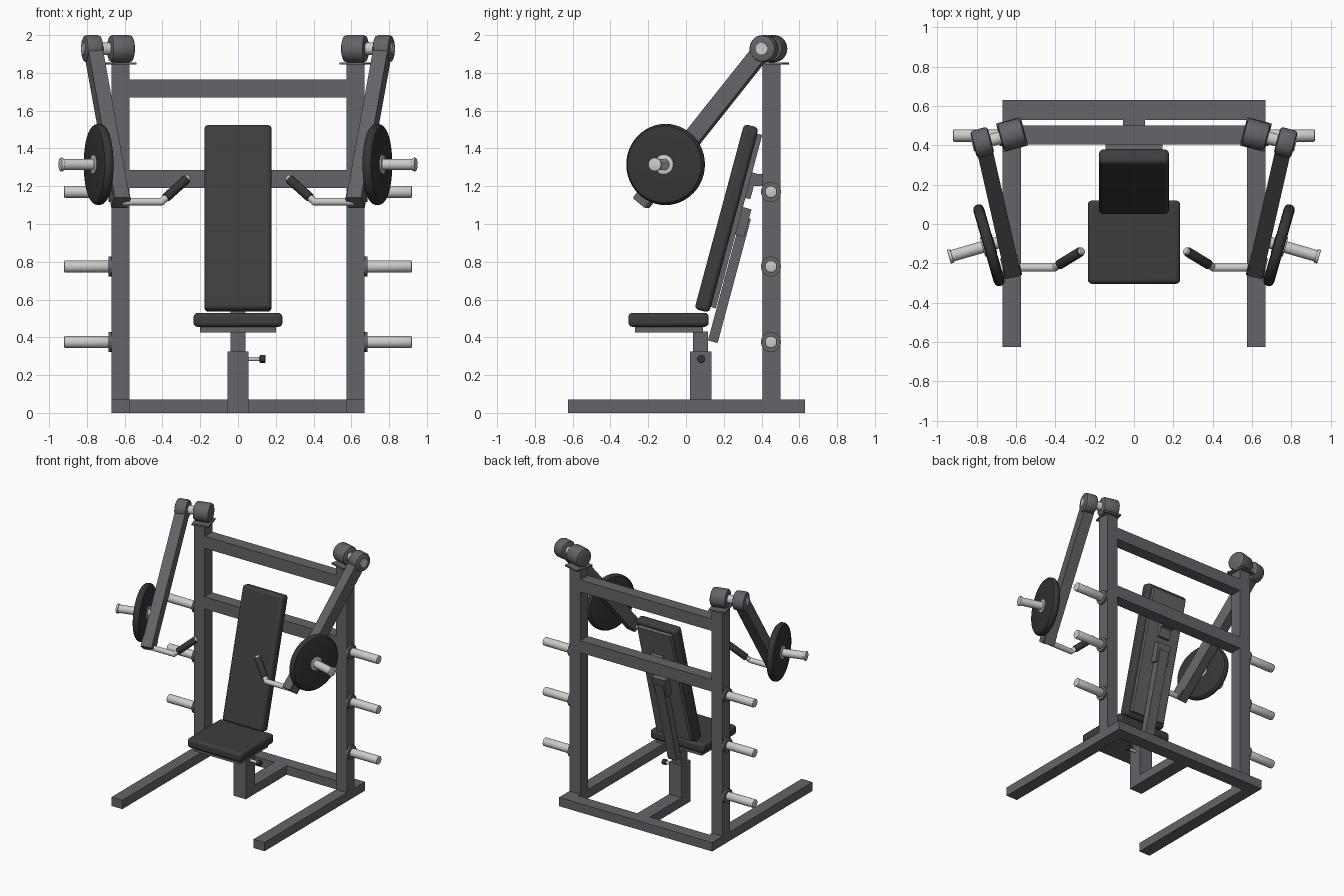
import bpy, bmesh, math
from mathutils import Vector, Matrix

if "Cube" in bpy.data.objects:
    bpy.data.objects.remove(bpy.data.objects["Cube"])


def material(name, rgb):
    m = bpy.data.materials.new(name)
    m.diffuse_color = (*rgb, 1)
    m.use_nodes = True
    m.node_tree.nodes["Principled BSDF"].inputs["Base Color"].default_value = m.diffuse_color
    return m


FRAME = material("frame grey", (0.125, 0.128, 0.138))
PAD = material("pad charcoal", (0.048, 0.046, 0.050))
RUBBER = material("rubber black", (0.036, 0.036, 0.039))
STEEL = material("bright steel", (0.60, 0.60, 0.58))


def finish(name, bm, mat, bevel=0, smooth=False, segments=3):
    bmesh.ops.recalc_face_normals(bm, faces=bm.faces)
    mesh = bpy.data.meshes.new(name)
    bm.to_mesh(mesh)
    bm.free()
    mesh.materials.append(mat)
    ob = bpy.data.objects.new(name, mesh)
    bpy.context.collection.objects.link(ob)
    if bevel:
        b = ob.modifiers.new("rounding", 'BEVEL')
        b.width, b.segments, b.limit_method = bevel, segments, 'ANGLE'
    if smooth:
        bpy.ops.object.select_all(action='DESELECT')
        ob.select_set(True)
        bpy.context.view_layer.objects.active = ob
        bpy.ops.object.shade_smooth_by_angle(angle=math.radians(35))
    return ob


def basis(x, z):
    """Rotation whose columns are x, z cross x, z."""
    x, z = Vector(x).normalized(), Vector(z).normalized()
    return Matrix((x, z.cross(x), z)).transposed().to_4x4()


def box(name, lo, hi, mat, bevel=0):
    lo, hi = Vector(lo), Vector(hi)
    return slab(name, (lo + hi) / 2, hi - lo, (1, 0, 0), (0, 0, 1), mat, bevel)


def slab(name, center, size, x, z, mat, bevel=0):
    bm = bmesh.new()
    bmesh.ops.create_cube(bm, size=1)
    bm.transform(Matrix.Translation(center) @ basis(x, z) @ Matrix.Diagonal((*size, 1)))
    return finish(name, bm, mat, bevel, bevel > 0)


def lathe(name, origin, axis, profile, mat, steps=32):
    """Spin (radius, distance) points around an axis, closing both ends."""
    axis = Vector(axis).normalized()
    q = axis.to_track_quat('Z', 'Y').to_matrix().to_4x4()
    bm = bmesh.new()
    rings = []
    for r, h in profile:
        rings.append([bm.verts.new((r * math.cos(2 * math.pi * i / steps),
                                    r * math.sin(2 * math.pi * i / steps), h))
                      for i in range(steps)])
    for a, b in zip(rings, rings[1:]):
        for i in range(steps):
            j = (i + 1) % steps
            bm.faces.new((a[i], a[j], b[j], b[i]))
    bm.faces.new(rings[0][::-1])
    bm.faces.new(rings[-1])
    bm.transform(Matrix.Translation(origin) @ q)
    return finish(name, bm, mat, smooth=True)


def rod(name, a, b, r, mat, edge=0.0):
    a, b = Vector(a), Vector(b)
    n = (b - a).length
    prof = [(r, 0), (r, n)]
    if edge:
        k = edge * 0.3
        prof = [(r - edge, 0), (r - k, k), (r, edge),
                (r, n - edge), (r - k, n - k), (r - edge, n)]
    return lathe(name, a, b - a, prof, mat)


# Floor frame and cross bars
box("rear_floor_rail", (-.67, .53, 0), (.67, .63, .07), FRAME)
box("centre_floor_rail", (-.055, .135, 0), (.055, .53, .07), FRAME)
box("upper_cross_bar", (-.575, .405, 1.67), (.575, .50, 1.765), FRAME)
box("middle_cross_bar", (-.575, .405, 1.19), (.575, .50, 1.285), FRAME)

# Seat with its adjustable post
box("seat_post_sleeve", (-.055, .02, 0), (.055, .135, .325), FRAME)
box("seat_post", (-.04, .038, .325), (.04, .117, .43), FRAME)
box("seat_plate", (-.20, -.27, .425), (.20, .09, .46), FRAME)
box("seat", (-.235, -.305, .455), (.235, .12, .53), PAD, .022)
rod("adjust_pin", (.05, .08, .285), (.12, .08, .285), .011, STEEL)
rod("adjust_knob", (.115, .08, .285), (.145, .08, .285), .021, RUBBER, .004)

# Reclined backrest: positions given along the pad (u) and behind it (n)
tilt = math.radians(15)
U = Vector((0, math.sin(tilt), math.cos(tilt)))
N = Vector((0, math.cos(tilt), -math.sin(tilt)))
BACK = Vector((0, .215, 1.03))


def back_part(name, half_x, u, n, mat, bevel=0):
    c = BACK + U * (u[0] + u[1]) / 2 + N * (n[0] + n[1]) / 2
    slab(name, c, (2 * half_x, n[1] - n[0], u[1] - u[0]), (1, 0, 0), U, mat, bevel)


back_part("backrest", .178, (-.507, .507), (-.04, .04), PAD, .022)
back_part("backrest_plate", .145, (-.475, .475), (.035, .068), FRAME)
back_part("backrest_spine", .04, (-.65, .03), (.072, .125), FRAME)
back_part("spine_bracket", .058, (-.07, .08), (.066, .115), FRAME)
back_part("upper_bracket", .05, (.13, .27), (.066, .095), FRAME)
box("cross_bar_mount", (-.05, .35, 1.20), (.05, .407, 1.265), FRAME)

# Everything that repeats on the two sides
for s, side in ((-1, "left"), (1, "right")):
    def P(x, y, z):
        return Vector((s * x, y, z))

    def pair_box(name, x0, x1, y, z):
        xs = sorted((s * x0, s * x1))
        box(f"{side}_{name}", (xs[0], y[0], z[0]), (xs[1], y[1], z[1]), FRAME)

    pair_box("floor_rail", .575, .67, (-.625, .53), (0, .07))
    pair_box("upright", .575, .67, (.405, .50), (.07, 1.845))

    # Storage pegs
    for i, z in enumerate((.375, .775, 1.17)):
        rod(f"{side}_peg_collar_{i}", P(.668, .45, z), P(.685, .45, z), .053, FRAME)
        rod(f"{side}_storage_peg_{i}", P(.685, .45, z), P(.92, .45, z), .032, STEEL, .005)

    # Pivot hubs on top of the upright
    ax = P(math.cos(math.radians(15)), -math.sin(math.radians(15)), 0)
    inner, outer = P(.62, .455, 1.928), P(.772, .414, 1.928)
    slab(f"{side}_pivot_plate", P(.62, .455, 1.85), (.13, .15, .012), ax, (0, 0, 1), FRAME)
    rod(f"{side}_pivot_hub", inner - ax * .062, inner + ax * .062, .072, FRAME, .016)
    rod(f"{side}_arm_hub", outer - ax * .046, outer + ax * .046, .072, FRAME, .016)
    rod(f"{side}_axle", inner, outer + ax * .052, .032, STEEL)

    # Swinging arm
    top, end = P(.765, .40, 1.915), P(.62, -.238, 1.112)
    d = (end - top).normalized()
    across = d.cross(Vector((0, 0, 1))).normalized()
    slab(f"{side}_arm", (top + end) / 2, (.08, .09, (end - top).length), across, d, FRAME)
    slab(f"{side}_arm_sleeve", end - d * .035, (.092, .075, .075), across, d, FRAME)

    # Handle with grip
    elbow, tip = P(.405, -.222, 1.118), P(.262, -.135, 1.247)
    rod(f"{side}_handle_bar", P(.61, -.222, 1.118), elbow, .02, STEEL)
    bm = bmesh.new()
    bmesh.ops.create_uvsphere(bm, u_segments=20, v_segments=12, radius=.02)
    bm.transform(Matrix.Translation(elbow))
    finish(f"{side}_handle_elbow", bm, STEEL, smooth=True)
    rod(f"{side}_handle_stem", elbow, tip, .019, STEEL, .004)
    rod(f"{side}_grip", elbow.lerp(tip, .16), elbow.lerp(tip, .93), .025, RUBBER, .004)

    # Loaded weight disc on the arm's horn
    wa = P(math.cos(math.radians(16)), -math.sin(math.radians(16)), 0)
    hub = P(.738, -.108, 1.315)
    rod(f"{side}_horn", hub - wa * .09, hub + wa * .205, .03, STEEL)
    rod(f"{side}_horn_tip", hub + wa * .195, hub + wa * .212, .036, STEEL, .004)
    rod(f"{side}_disc_hub", hub - wa * .03, hub + wa * .034, .052, STEEL, .003)
    lathe(f"{side}_weight_disc", hub, wa,
          [(.04, -.026), (.185, -.028), (.203, -.024), (.213, -.013), (.215, 0),
           (.213, .013), (.203, .024), (.185, .028), (.04, .026)], RUBBER, 48)
